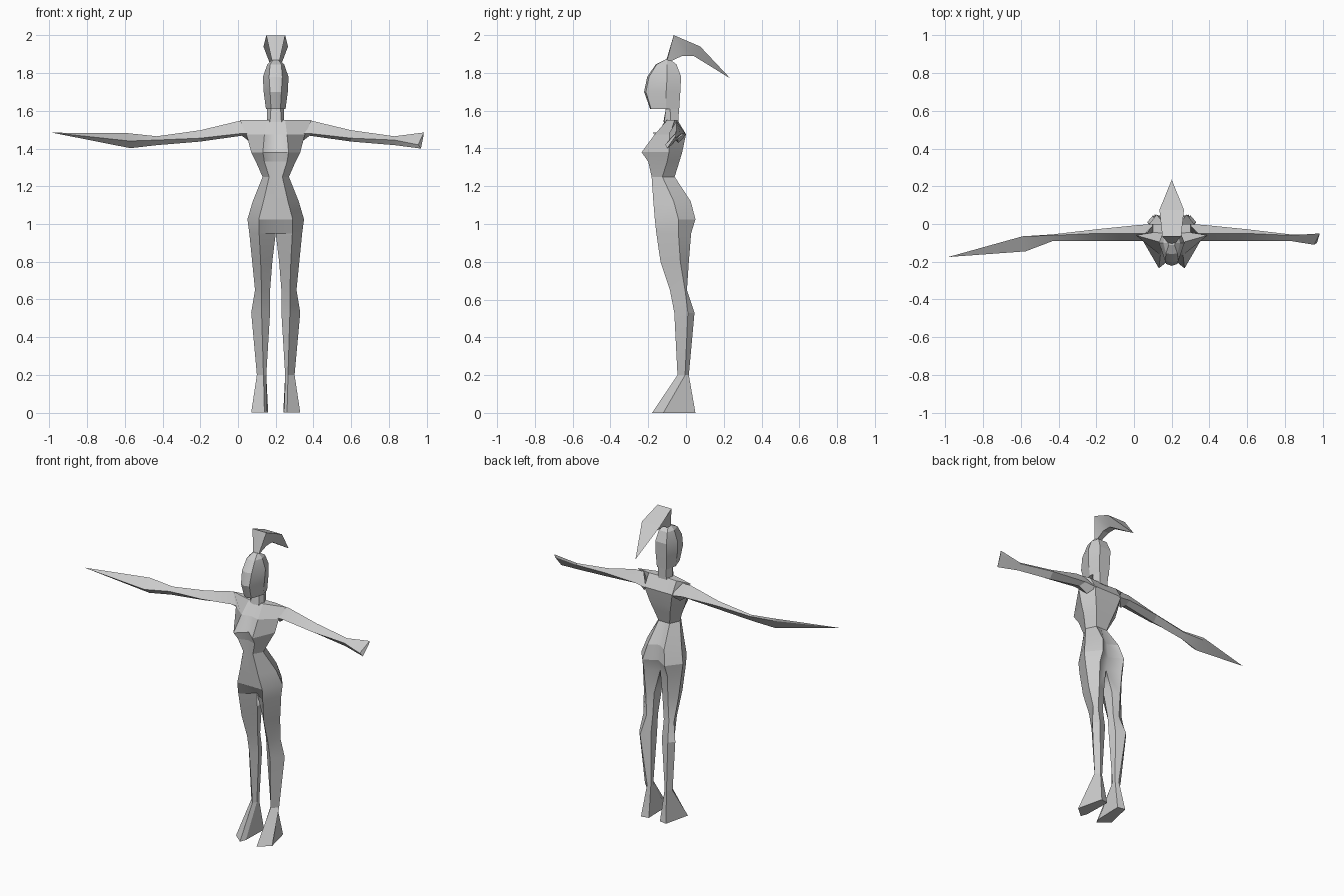
import bpy, bmesh, math

if "Cube" in bpy.data.objects:
    bpy.data.objects.remove(bpy.data.objects["Cube"])

CENTRE = 0.2  # body centre line

grey = bpy.data.materials.new("plain grey")
grey.use_nodes = True
grey.diffuse_color = (0.6, 0.6, 0.6, 1)
bsdf = next(n for n in grey.node_tree.nodes if n.type == 'BSDF_PRINCIPLED')
bsdf.inputs["Base Color"].default_value = (0.6, 0.6, 0.6, 1)


def loft(name, rings, mirror=False, tip=None):
    """Skin rings of points; optionally end in a point; mirror on the centre line."""
    bm = bmesh.new()
    loops = [[bm.verts.new(p) for p in ring] for ring in rings]
    n = len(loops[0])
    for a, b in zip(loops, loops[1:]):
        for i in range(n):
            j = (i + 1) % n
            bm.faces.new((a[i], a[j], b[j], b[i]))
    bm.faces.new(loops[0])
    if tip:
        t = bm.verts.new(tip)
        for i in range(n):
            bm.faces.new((loops[-1][i], loops[-1][(i + 1) % n], t))
    else:
        bm.faces.new(loops[-1])
    bmesh.ops.recalc_face_normals(bm, faces=bm.faces)
    if mirror:
        inner = [f for f in bm.faces if all(abs(v.co.x) < 1e-4 for v in f.verts)]
        bmesh.ops.delete(bm, geom=inner, context='FACES')
    mesh = bpy.data.meshes.new(name)
    bm.to_mesh(mesh)
    bm.free()
    mesh.materials.append(grey)
    ob = bpy.data.objects.new(name, mesh)
    ob.location.x = CENTRE
    bpy.context.collection.objects.link(ob)
    if mirror:
        mod = ob.modifiers.new("mirror", 'MIRROR')
        mod.use_clip = True
    bpy.ops.object.select_all(action='DESELECT')
    ob.select_set(True)
    bpy.context.view_layer.objects.active = ob
    bpy.ops.object.shade_smooth_by_angle(angle=math.radians(20))
    return ob


def level(z, *xy):
    """A horizontal ring: inner front, front ridge, outer, back, inner back."""
    return [(x, y, z) for x, y in xy]


# Leg from sole to hip, then trunk up to the shoulders (one half, mirrored)
legs = [
    level(0.00, (.045, -.14), (.06, -.18), (.13, -.12), (.09, .05), (.04, .04)),
    level(0.20, (.05, -.02), (.065, -.045), (.10, -.005), (.07, .015), (.05, .005)),
    level(0.53, (.03, -.03), (.075, -.062), (.13, .01), (.10, .045), (.04, .02)),
    level(0.65, (.03, -.04), (.075, -.085), (.11, -.005), (.08, .005), (.04, .0)),
    level(0.80, (.018, -.06), (.08, -.135), (.125, -.03), (.08, .015), (.03, .0)),
    level(0.95, (0, -.09), (.088, -.157), (.14, -.04), (.085, .027), (0, -.02)),
]
trunk = [
    level(1.025, (0, -.165), (.09, -.165), (.15, -.04), (.08, .05), (0, .0)),
    level(1.12, (0, -.173), (.065, -.173), (.122, -.065), (.06, .025), (0, -.01)),
    level(1.25, (0, -.182), (.035, -.182), (.07, -.125), (.04, -.06), (0, -.06)),
    level(1.33, (0, -.18), (.06, -.20), (.105, -.10), (.06, -.035), (0, -.035)),
    level(1.38, (0, -.175), (.068, -.235), (.13, -.09), (.075, -.02), (0, -.02)),
    level(1.475, (0, -.15), (.06, -.165), (.155, -.085), (.10, .0), (0, .0)),
    level(1.55, (0, -.11), (.05, -.10), (.19, -.06), (.10, -.045), (0, -.05)),
]
loft("body", legs + trunk, mirror=True)

# Neck and faceted head with hair at the back
loft("head", [
    level(1.54, (0, -.12), (.03, -.115), (.045, -.08), (.03, -.04), (0, -.04)),
    level(1.62, (0, -.105), (.025, -.105), (.045, -.085), (.03, -.037), (0, -.037)),
    level(1.61, (0, -.19), (.025, -.185), (.052, -.105), (.035, -.036), (0, -.036)),
    level(1.70, (0, -.222), (.03, -.212), (.064, -.105), (.04, -.03), (0, -.03)),
    level(1.78, (0, -.205), (.035, -.195), (.068, -.10), (.04, -.026), (0, -.026)),
    level(1.845, (0, -.16), (.03, -.155), (.045, -.1), (.03, -.05), (0, -.05)),
    level(1.87, (0, -.11), (.015, -.11), (.02, -.10), (.012, -.085), (0, -.085)),
], mirror=True)

# Ponytail: upper centre, upper edge, lower edge, lower centre
loft("ponytail", [
    [(0, -.105, 1.865), (.02, -.10, 1.865), (.015, -.085, 1.86), (0, -.085, 1.86)],
    [(0, -.065, 2.0), (.05, -.065, 2.0), (.02, -.02, 1.89), (0, -.02, 1.89)],
    [(0, .075, 1.94), (.065, .075, 1.94), (.02, .04, 1.89), (0, .04, 1.89)],
], mirror=True, tip=(0, .235, 1.77))

# Arms: each ring is top, back, bottom, front
arm = [
    [(.14, -.05, 1.545), (.09, .0, 1.47), (.13, -.04, 1.43), (.14, -.09, 1.48)],
    [(.20, -.05, 1.545), (.17, -.005, 1.48), (.18, -.05, 1.468), (.18, -.09, 1.48)],
    [(.40, -.05, 1.497), (.40, -.028, 1.475), (.40, -.06, 1.437), (.40, -.09, 1.455)],
    [(.63, -.06, 1.465), (.63, -.055, 1.455), (.63, -.075, 1.418), (.63, -.09, 1.445)],
]
left_hand = [(.785, -.05, 1.485), (.783, -.055, 1.465), (.77, -.10, 1.40), (.755, -.11, 1.42)]
right_hand = [(.79, -.065, 1.482), (.785, -.065, 1.465), (.77, -.10, 1.402), (.775, -.145, 1.44)]


def flip(ring):
    return [(-x, y, z) for x, y, z in ring]


loft("left_arm", arm + [left_hand])
loft("right_arm", [flip(r) for r in arm + [right_hand]], tip=(-1.185, -.175, 1.484))
